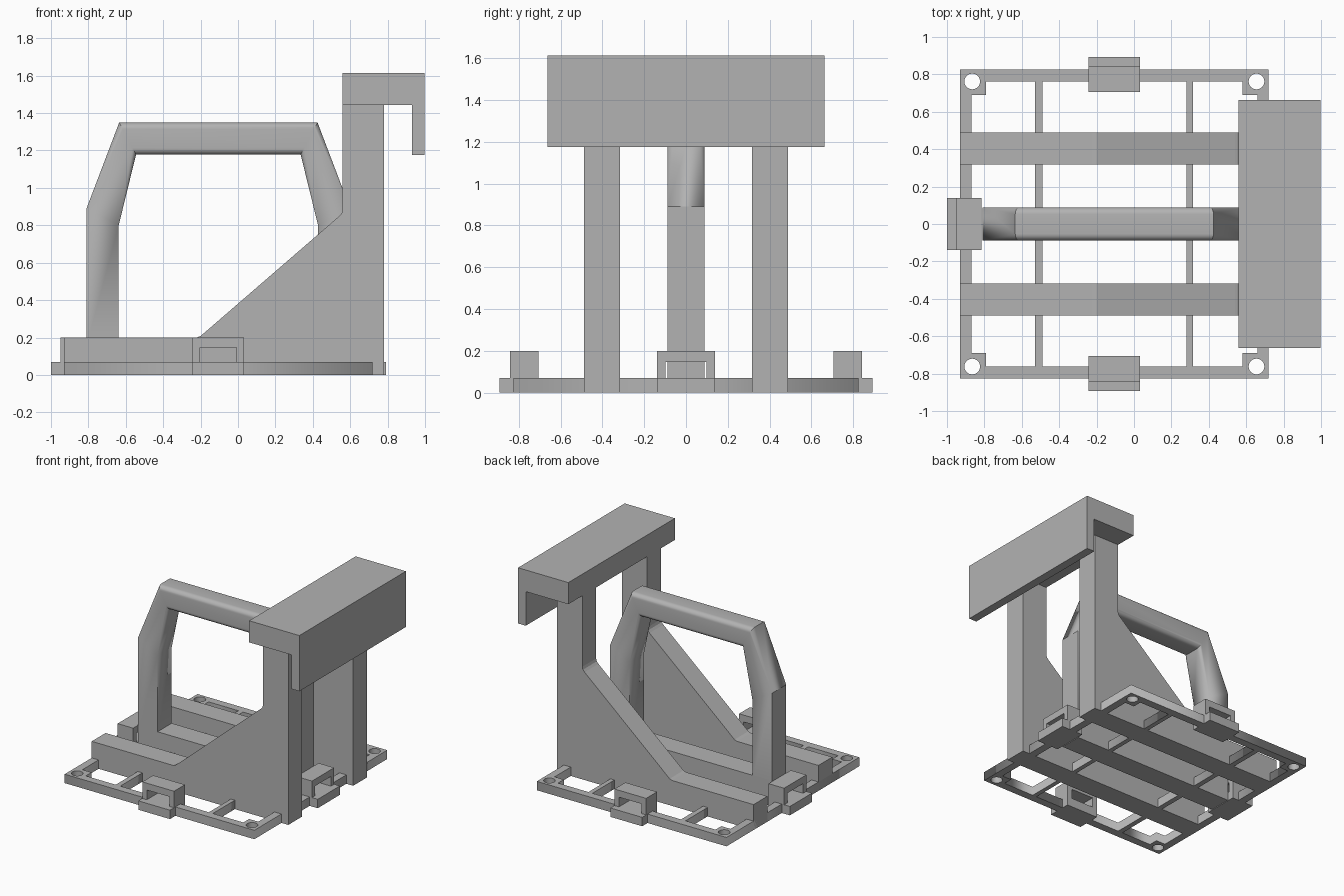
import bpy, bmesh, math

if "Cube" in bpy.data.objects:
    bpy.data.objects.remove(bpy.data.objects["Cube"])

grey = bpy.data.materials.new("plain grey")
grey.diffuse_color = (0.45, 0.45, 0.45, 1)
grey.use_nodes = True
grey.node_tree.nodes["Principled BSDF"].inputs["Base Color"].default_value = grey.diffuse_color
CX = -0.105   # centre of the base along x


def finish(name, bm):
    bmesh.ops.recalc_face_normals(bm, faces=bm.faces)
    me = bpy.data.meshes.new(name)
    bm.to_mesh(me)
    bm.free()
    me.materials.append(grey)
    ob = bpy.data.objects.new(name, me)
    bpy.context.collection.objects.link(ob)
    return ob


def extrude_xz(name, pts, y0, y1):
    """Extrude an x-z outline along y."""
    bm = bmesh.new()
    f = bm.faces.new([bm.verts.new((x, y0, z)) for x, z in pts])
    r = bmesh.ops.extrude_face_region(bm, geom=[f])
    vs = [v for v in r["geom"] if isinstance(v, bmesh.types.BMVert)]
    bmesh.ops.translate(bm, verts=vs, vec=(0, y1 - y0, 0))
    return finish(name, bm)


def rect(x0, x1, z0, z1):
    return [(x0, z0), (x1, z0), (x1, z1), (x0, z1)]


# Base frame: flat outline with window openings and corner screw holes
H = 0.07
cu = bpy.data.curves.new("base_frame", 'CURVE')
cu.dimensions = '2D'
cu.fill_mode = 'BOTH'
cu.extrude = H / 2


def loop(pts):
    s = cu.splines.new('POLY')
    s.points.add(len(pts) - 1)
    for p, (x, y) in zip(s.points, pts):
        p.co = (x, y, 0, 1)
    s.use_cyclic_u = True


loop(rect(-0.93, 0.72, -0.825, 0.825))
loop(rect(-0.49, 0.28, -0.762, 0.762))
for rail, pad, bar in ((-0.87, -0.79, -0.53), (0.66, 0.58, 0.315)):
    loop([(bar, -0.762), (pad, -0.762), (pad, -0.69), (rail, -0.69),
          (rail, 0.69), (pad, 0.69), (pad, 0.762), (bar, 0.762)])
for x in (CX - 0.76, CX + 0.76):
    for y in (-0.762, 0.762):
        loop([(x + 0.042 * math.cos(a * math.pi / 16),
               y + 0.042 * math.sin(a * math.pi / 16)) for a in range(32)])
cu.materials.append(grey)
frame = bpy.data.objects.new("base_frame", cu)
frame.location.z = H / 2
bpy.context.collection.objects.link(frame)
bpy.context.view_layer.objects.active = frame
frame.select_set(True)
bpy.ops.object.convert(target='MESH')
frame.select_set(False)

# Two side brackets with sloped gusset and upright
bracket = [(-0.93, 0), (0.78, 0), (0.78, 1.45), (0.56, 1.45), (0.56, 0.885),
           (0.554, 0.864), (0.54, 0.848), (-0.2, 0.208), (-0.222, 0.2), (-0.93, 0.2)]
for name, s in (("front_bracket", -1), ("back_bracket", 1)):
    extrude_xz(name, bracket, s * 0.317, s * 0.489)

# Hook along the top of the uprights
extrude_xz("top_hook", [(0.56, 1.443), (0.93, 1.443), (0.93, 1.175), (0.997, 1.175),
                        (0.997, 1.613), (0.56, 1.613)], -0.662, 0.662)

# Bar under the handle
extrude_xz("centre_bar", rect(-0.81, 0.60, 0, 0.2), -0.088, 0.088)

# Handle: square legs that blend into a rounded grip
def section(outer, inner, r):
    """Four-cornered ring between outer and inner points, rounded by r."""
    w, t = 0.088, 0.085
    ring = []
    for k, (sy, st) in enumerate(((1, 1), (-1, 1), (-1, -1), (1, -1))):
        for i in range(7):
            a = math.radians(90 * k + 15 * i)
            y = sy * (w - r) + r * math.cos(a)
            f = (st * (t - r) + r * math.sin(a)) / (2 * t) + 0.5
            ring.append((inner[0] + (outer[0] - inner[0]) * f, y,
                         inner[1] + (outer[1] - inner[1]) * f))
    return ring


half = [((-0.81, 0.15), (-0.638, 0.15), 0), ((-0.81, 0.89), (-0.638, 0.80), 0),
        ((-0.635, 1.35), (-0.545, 1.178), 0.036)]
flip = lambda p: (2 * CX - p[0], p[1])
path = half + [(flip(o), flip(i), r) for o, i, r in reversed(half)]
bm = bmesh.new()
rings = [[bm.verts.new(p) for p in section(*s)] for s in path]
for a, b in zip(rings, rings[1:]):
    for i in range(len(a)):
        j = (i + 1) % len(a)
        bm.faces.new((a[i], a[j], b[j], b[i]))
bm.faces.new(rings[0])
bm.faces.new(rings[-1])
bmesh.ops.remove_doubles(bm, verts=bm.verts, dist=1e-5)
handle = finish("handle", bm)
bpy.context.view_layer.objects.active = handle
handle.select_set(True)
bpy.ops.object.shade_smooth_by_angle(angle=math.radians(20))
handle.select_set(False)


# Strap loops on all four sides: ledge, two posts and a top
def strap_loop(name, x, y, turn):
    bm = bmesh.new()
    for x0, x1, y0, y1, z0, z1 in ((-0.138, 0.138, 0, 0.185, 0, H),
                                   (-0.138, -0.098, 0.05, 0.185, H, 0.2),
                                   (0.098, 0.138, 0.05, 0.185, H, 0.2),
                                   (-0.098, 0.098, 0.05, 0.185, 0.146, 0.2)):
        r = bmesh.ops.create_cube(bm, size=1)
        for v in r["verts"]:
            v.co = (x0 if v.co.x < 0 else x1, y0 if v.co.y < 0 else y1,
                    z0 if v.co.z < 0 else z1)
    ob = finish(name, bm)
    ob.location = (x, y, 0)
    ob.rotation_euler.z = turn


strap_loop("front_strap_loop", CX, -0.892, 0)
strap_loop("back_strap_loop", CX, 0.892, math.pi)
strap_loop("left_strap_loop", -1.0, 0, -math.pi / 2)
strap_loop("right_strap_loop", 0.79, 0, math.pi / 2)
